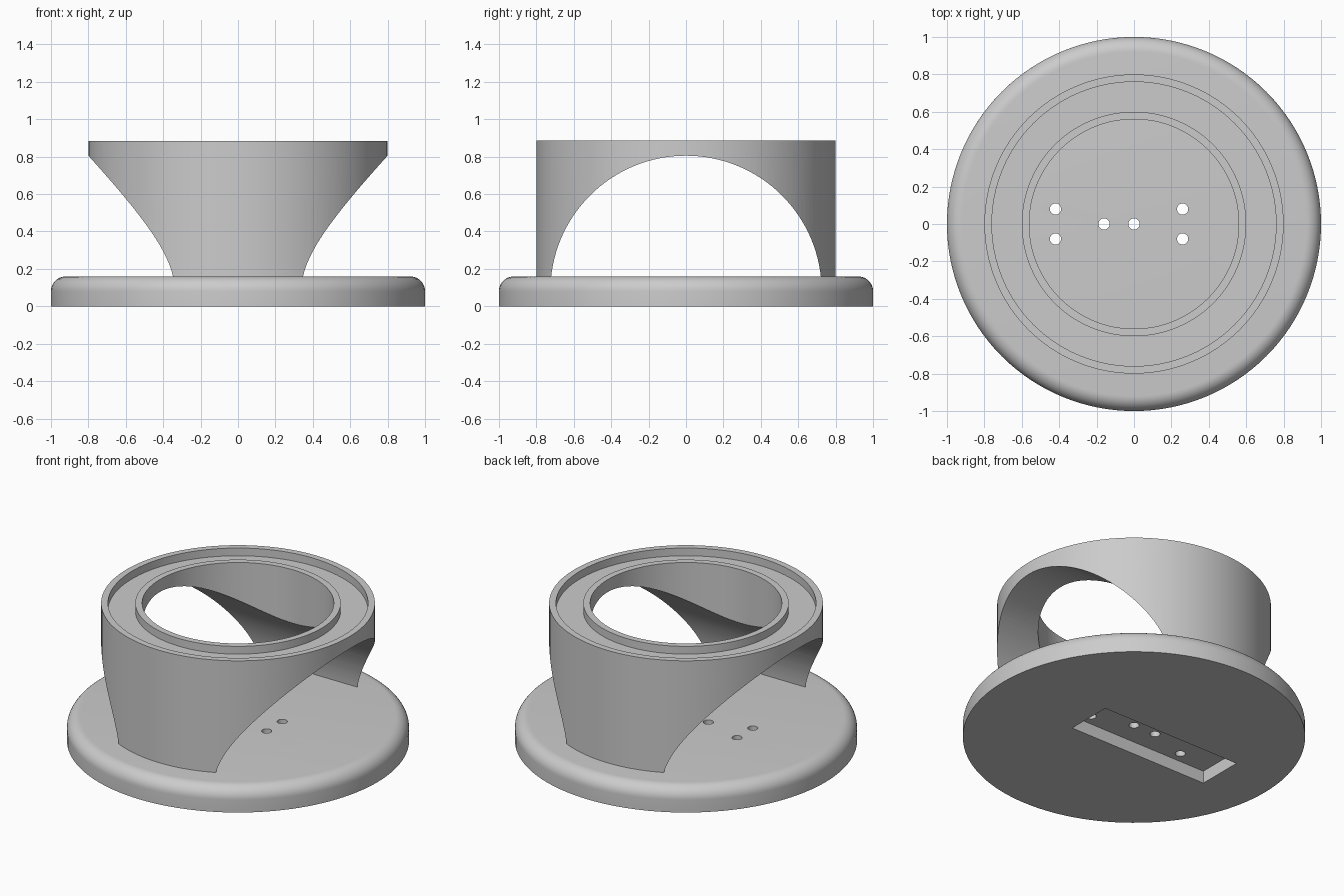
import bpy, bmesh, math
from mathutils import Matrix

cube = bpy.data.objects.get("Cube")
if cube:
    bpy.data.objects.remove(cube, do_unlink=True)

SEGMENTS = 128
BASE_TOP, RING_TOP = 0.16, 0.885

grey = bpy.data.materials.new("plain grey")
grey.use_nodes = True
colour = (0.6, 0.6, 0.6, 1)
grey.diffuse_color = colour
grey.node_tree.nodes["Principled BSDF"].inputs["Base Color"].default_value = colour


def add_object(name, bm):
    bmesh.ops.recalc_face_normals(bm, faces=bm.faces)
    mesh = bpy.data.meshes.new(name)
    bm.to_mesh(mesh)
    bm.free()
    mesh.materials.append(grey)
    obj = bpy.data.objects.new(name, mesh)
    bpy.context.collection.objects.link(obj)
    return obj


def lathe(name, profile, closed):
    """Spin a radius/height profile around z."""
    bm = bmesh.new()
    verts = [bm.verts.new((r, 0, z)) for r, z in profile]
    edges = [bm.edges.new(pair) for pair in zip(verts, verts[1:])]
    if closed:
        edges.append(bm.edges.new((verts[-1], verts[0])))
    bmesh.ops.spin(bm, geom=verts + edges, cent=(0, 0, 0), axis=(0, 0, 1),
                   angle=math.tau, steps=SEGMENTS, use_duplicate=False)
    bmesh.ops.remove_doubles(bm, verts=bm.verts, dist=1e-5)
    return add_object(name, bm)


def cylinder(name, radius, depth, matrix, segments):
    bm = bmesh.new()
    bmesh.ops.create_cone(bm, cap_ends=True, segments=segments, radius1=radius,
                          radius2=radius, depth=depth, matrix=matrix)
    return add_object(name, bm)


def cut(target, cutter):
    mod = target.modifiers.new("cut", "BOOLEAN")
    mod.operation, mod.solver, mod.object = "DIFFERENCE", "EXACT", cutter
    bpy.context.view_layer.objects.active = target
    bpy.ops.object.modifier_apply(modifier=mod.name)
    bpy.data.objects.remove(cutter, do_unlink=True)


# Round base with a filleted upper edge
fillet = 0.08
arc = [(1 - fillet + fillet * math.cos(a), BASE_TOP - fillet + fillet * math.sin(a))
       for a in (i * math.pi / 20 for i in range(11))]
base = lathe("base_disc", [(0, 0), (1, 0)] + arc + [(0, BASE_TOP)], False)

# Rectangular pocket under the base
bm = bmesh.new()
bmesh.ops.create_cube(bm, size=1, matrix=Matrix.Translation((-0.155, 0, 0))
                      @ Matrix.Diagonal((1, 0.3, 0.16, 1)))
cut(base, add_object("pocket_cutter", bm))

# Small holes through to the pocket
holes = [(x, y) for x in (-0.42, 0.26) for y in (-0.08, 0.08)] + [(-0.16, 0), (0, 0)]
for x, y in holes:
    cut(base, cylinder("hole_cutter", 0.03, 1, Matrix.Translation((x, y, 0)), 32))

# Upper ring: open bore, with a groove between two raised rims
floor = RING_TOP - 0.05
ring = lathe("arched_ring", [(0.56, BASE_TOP), (0.8, BASE_TOP), (0.8, RING_TOP),
                             (0.76, RING_TOP), (0.76, floor), (0.6, floor),
                             (0.6, RING_TOP), (0.56, RING_TOP)], True)

# Arch running through the ring from side to side
cut(ring, cylinder("arch_cutter", 0.725, 3, Matrix.Translation((0, 0, 0.08))
                   @ Matrix.Rotation(math.pi / 2, 4, "Y"), SEGMENTS))

# Smooth curved faces, keep crisp edges
for obj in (base, ring):
    bpy.ops.object.select_all(action="DESELECT")
    obj.select_set(True)
    bpy.context.view_layer.objects.active = obj
    bpy.ops.object.shade_smooth_by_angle(angle=math.radians(30))
